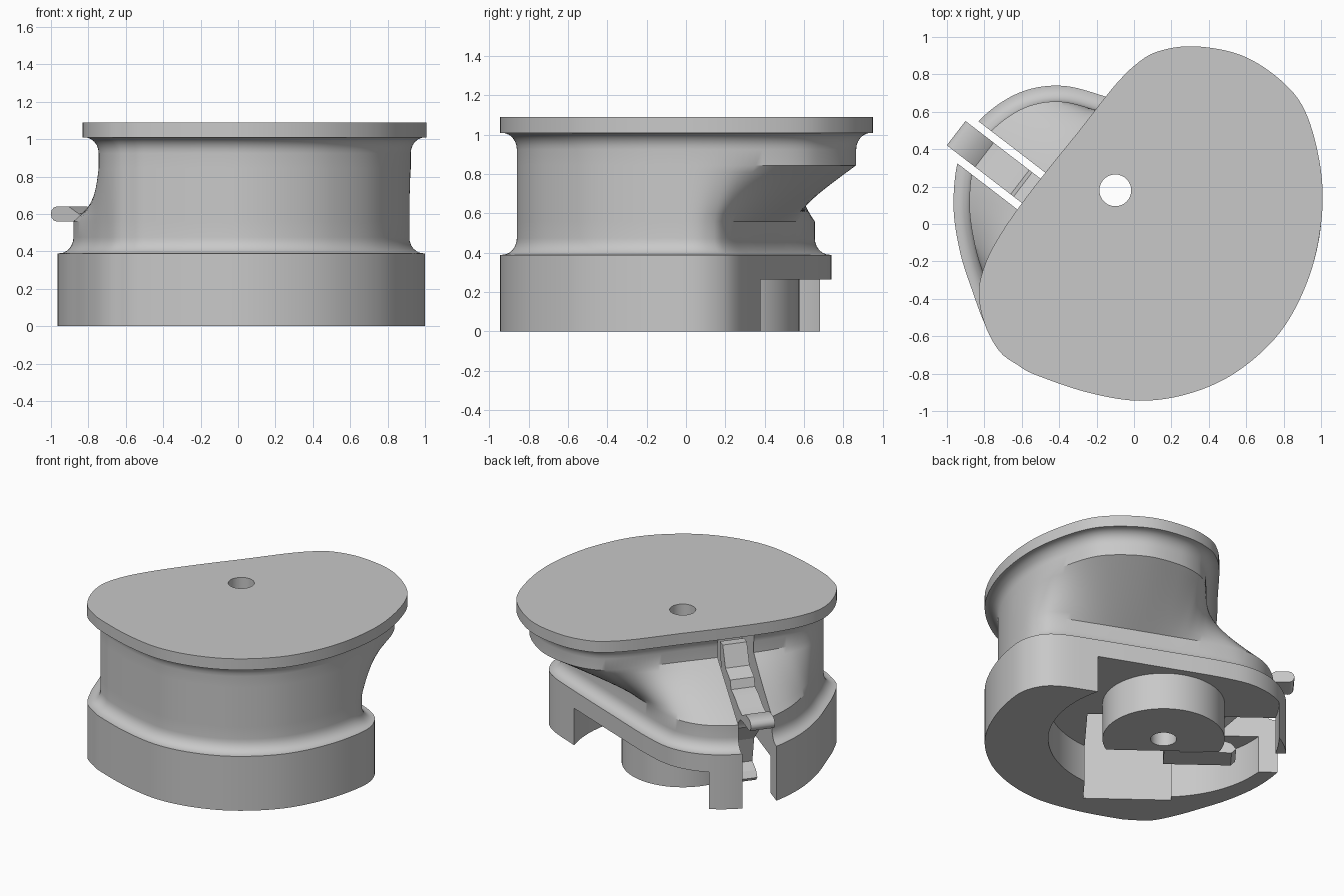
import bpy, bmesh, math
from mathutils import Vector

if "Cube" in bpy.data.objects:
    bpy.data.objects.remove(bpy.data.objects["Cube"])

grey = bpy.data.materials.new("matte grey")
grey.diffuse_color = (0.58, 0.58, 0.58, 1)
grey.use_nodes = True
grey.node_tree.nodes["Principled BSDF"].inputs["Base Color"].default_value = grey.diffuse_color
N = 192
U = Vector((-0.793, 0.609, 0))      # direction the latch slot points
V = Vector((-0.609, -0.793, 0))     # across the slot
HUB = (-0.10, 0.18)                 # spindle centre


def make(name, verts, faces):
    bm = bmesh.new()
    vs = [bm.verts.new(v) for v in verts]
    for f in faces:
        bm.faces.new([vs[i] for i in f])
    bmesh.ops.recalc_face_normals(bm, faces=bm.faces)
    me = bpy.data.meshes.new(name)
    bm.to_mesh(me)
    bm.free()
    ob = bpy.data.objects.new(name, me)
    bpy.context.collection.objects.link(ob)
    me.materials.append(grey)
    return ob


def loft(name, rings):
    """Skin equal-length rings and cap both ends."""
    n, m = len(rings[0]), len(rings)
    faces = [[k * n + i, k * n + (i + 1) % n, (k + 1) * n + (i + 1) % n, (k + 1) * n + i]
             for k in range(m - 1) for i in range(n)]
    faces += [list(range(n))[::-1], [(m - 1) * n + i for i in range(n)]]
    return make(name, [p for r in rings for p in r], faces)


def cylinder(name, r, z0, z1, n=96):
    c = [(HUB[0] + r * math.cos(2 * math.pi * i / n),
          HUB[1] + r * math.sin(2 * math.pi * i / n)) for i in range(n)]
    return loft(name, [[(x, y, z) for x, y in c] for z in (z0, z1)])


def slot_prism(name, profile, v0, v1):
    """Extrude a (along slot, height) profile across the slot."""
    return loft(name, [[U * u + V * v + Vector((0, 0, z)) for u, z in profile] for v in (v0, v1)])


def box(name, u0, u1, v0, v1, z0, z1):
    return slot_prism(name, [(u0, z0), (u1, z0), (u1, z1), (u0, z1)], v0, v1)


def boolean(ob, tool, op):
    mod = ob.modifiers.new(op, 'BOOLEAN')
    mod.operation, mod.object, mod.solver = op, tool, 'EXACT'
    bpy.context.view_layer.update()
    me = bpy.data.meshes.new_from_object(ob.evaluated_get(bpy.context.evaluated_depsgraph_get()))
    ob.modifiers.clear()
    ob.data = me
    bpy.data.objects.remove(tool)


def outline(pts):
    """Smooth closed curve through pts, resampled at equal angles."""
    dense, n = [], len(pts)
    P = [Vector(p) for p in pts]
    for i in range(n):
        a, b, c, d = (P[(i + k) % n] for k in (-1, 0, 1, 2))
        for s in range(24):
            t = s / 24
            dense.append(0.5 * (2 * b + (c - a) * t + (2 * a - 5 * b + 4 * c - d) * t * t
                                + (3 * b - a - 3 * c + d) * t ** 3))
    polar = sorted((math.atan2(p.y, p.x), p.length) for p in dense)
    polar = ([(a - 2 * math.pi, r) for a, r in polar[-2:]] + polar
             + [(a + 2 * math.pi, r) for a, r in polar[:2]])
    out, j = [], 0
    for i in range(N):
        t = -math.pi + 2 * math.pi * i / N
        while polar[j + 1][0] < t:
            j += 1
        (a0, r0), (a1, r1) = polar[j], polar[j + 1]
        r = r0 + (r1 - r0) * (t - a0) / max(a1 - a0, 1e-9)
        out.append(Vector((r * math.cos(t), r * math.sin(t))))
    return out


def inset(ring, d):
    res = []
    for i, p in enumerate(ring):
        t = (ring[(i + 1) % N] - ring[i - 1]).normalized()
        res.append(p + Vector((-t.y, t.x)) * d)
    return res


def level(ring, z):
    return [(p.x, p.y, z) for p in ring]


# Shared front edge, then the two different lobes
front = [(-.8, -.53), (-.72, -.68), (-.62, -.755), (-.53, -.805), (-.25, -.9), (.03, -.945),
         (.3, -.905), (.55, -.79), (.78, -.58), (.93, -.3)]
plate = outline(front + [(1, 0), (1, .28), (.925, .58), (.8, .755), (.58, .9), (.32, .95),
                         (.12, .92), (0, .845), (-.09, .755), (-.16, .67), (-.3, .49),
                         (-.45, .305), (-.6, .11), (-.71, -.05), (-.79, -.2), (-.83, -.36)])
base = outline(front + [(1, 0), (.965, .17), (.86, .275), (.62, .38), (.2, .545), (-.18, .69),
                        (-.41, .74), (-.63, .695), (-.83, .55), (-.935, .36), (-.965, .1),
                        (-.93, -.15), (-.86, -.37)])

# Body: base rim, cove, twisted waist, cove, top plate
R = 0.085
steps = [math.radians(a) for a in range(0, 91, 15)]
rings = [level(base, 0), level(base, .39)]
rings += [level(inset(base, .01 + (R - .01) * math.sin(a)), .39 + R * (1 - math.cos(a))) for a in steps]
low, high = inset(base, R), inset(plate, R)
for k in range(9):
    t = k / 8
    rings.append(level([a.lerp(b, t) for a, b in zip(low, high)], .56 + .285 * t))
rings += [level(inset(plate, .01 + (R - .01) * math.sin(a)), 1.01 - R * (1 - math.cos(a)))
          for a in reversed(steps)]
rings += [level(plate, 1.01), level(plate, 1.09)]
body = loft("spool_body", rings)

# Underside cavity, hub, latch pocket, latch slot and spindle hole
boolean(body, cylinder("cavity_cutter", .75, -.2, .265), 'DIFFERENCE')
boolean(body, cylinder("hub", .397, 0, .4), 'UNION')
boolean(body, box("pocket_cutter", -.30, .27, .07, .708, -.2, .64), 'DIFFERENCE')
boolean(body, box("slot_cutter", .2, 1.3, .071, .318, -.21, 1.005), 'DIFFERENCE')
boolean(body, cylinder("spindle_cutter", .085, -.3, 1.3, 48), 'DIFFERENCE')

# Latch lever: foot, stem and rounded thumb hook
tip = [(1.01 + .04 * math.cos(math.radians(a)), .6 + .04 * math.sin(math.radians(a)))
       for a in range(-90, 91, 30)]
hollow = [(.86 + .09 * math.cos(math.radians(a)), .47 + .09 * math.sin(math.radians(a)))
          for a in range(180, 80, -15)]
lever = slot_prism("latch_lever",
                   [(.2, .02), (.64, .02), (.67, .05), (.64, .09), (.56, .12), (.6, .3), (.7, .4)]
                   + hollow + tip
                   + [(.93, .64), (.86, .60), (.78, .62), (.7, .66), (.62, .68), (.6, .74),
                      (.5, .78), (.44, .92), (.38, .92), (.42, .6), (.44, .12), (.2, .1)],
                   .112, .276)

for ob in (body, lever):
    bpy.ops.object.select_all(action='DESELECT')
    ob.select_set(True)
    bpy.context.view_layer.objects.active = ob
    bpy.ops.object.shade_smooth_by_angle(angle=math.radians(30))
